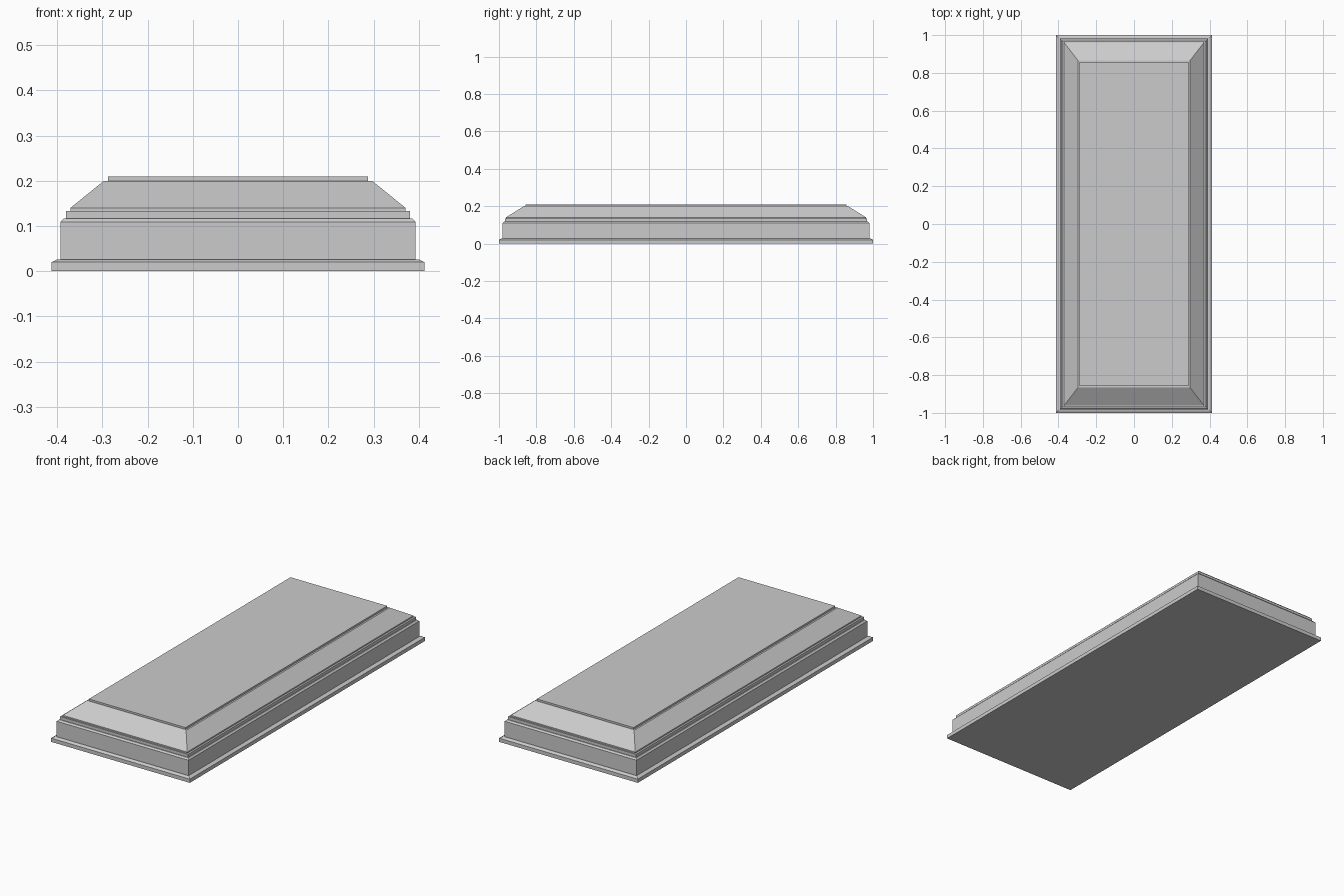
import bpy
import bmesh

cube = bpy.data.objects.get("Cube")
if cube:
    bpy.data.objects.remove(cube, do_unlink=True)

stone = bpy.data.materials.new("light_grey_stone")
stone.use_nodes = True
colour = (0.6, 0.6, 0.6, 1)
stone.diffuse_color = colour
stone.node_tree.nodes["Principled BSDF"].inputs["Base Color"].default_value = colour


def stepped_block(name, rings):
    """Closed rectangular block through rings of (half width, half length, height)."""
    bm = bmesh.new()
    loops = []
    for x, y, z in rings:
        corners = ((-x, -y), (x, -y), (x, y), (-x, y))
        loops.append([bm.verts.new((cx, cy, z)) for cx, cy in corners])
    for low, high in zip(loops, loops[1:]):
        for i in range(4):
            j = (i + 1) % 4
            bm.faces.new((low[i], low[j], high[j], high[i]))
    bm.faces.new(loops[0][::-1])
    bm.faces.new(loops[-1])
    mesh = bpy.data.meshes.new(name)
    bm.to_mesh(mesh)
    bm.free()
    mesh.materials.append(stone)
    obj = bpy.data.objects.new(name, mesh)
    bpy.context.collection.objects.link(obj)


# Whole slab: plinth, body, moulding, sloping lid and raised top panel
stepped_block("stepped_slab", [
    (0.413, 1.0, 0), (0.413, 1.0, 0.02),
    (0.401, 0.988, 0.026), (0.393, 0.981, 0.026),
    (0.393, 0.981, 0.109), (0.385, 0.973, 0.117),
    (0.381, 0.969, 0.117), (0.381, 0.969, 0.133),
    (0.371, 0.962, 0.133), (0.371, 0.962, 0.14),
    (0.297, 0.866, 0.2), (0.288, 0.858, 0.2),
    (0.288, 0.858, 0.21),
])
